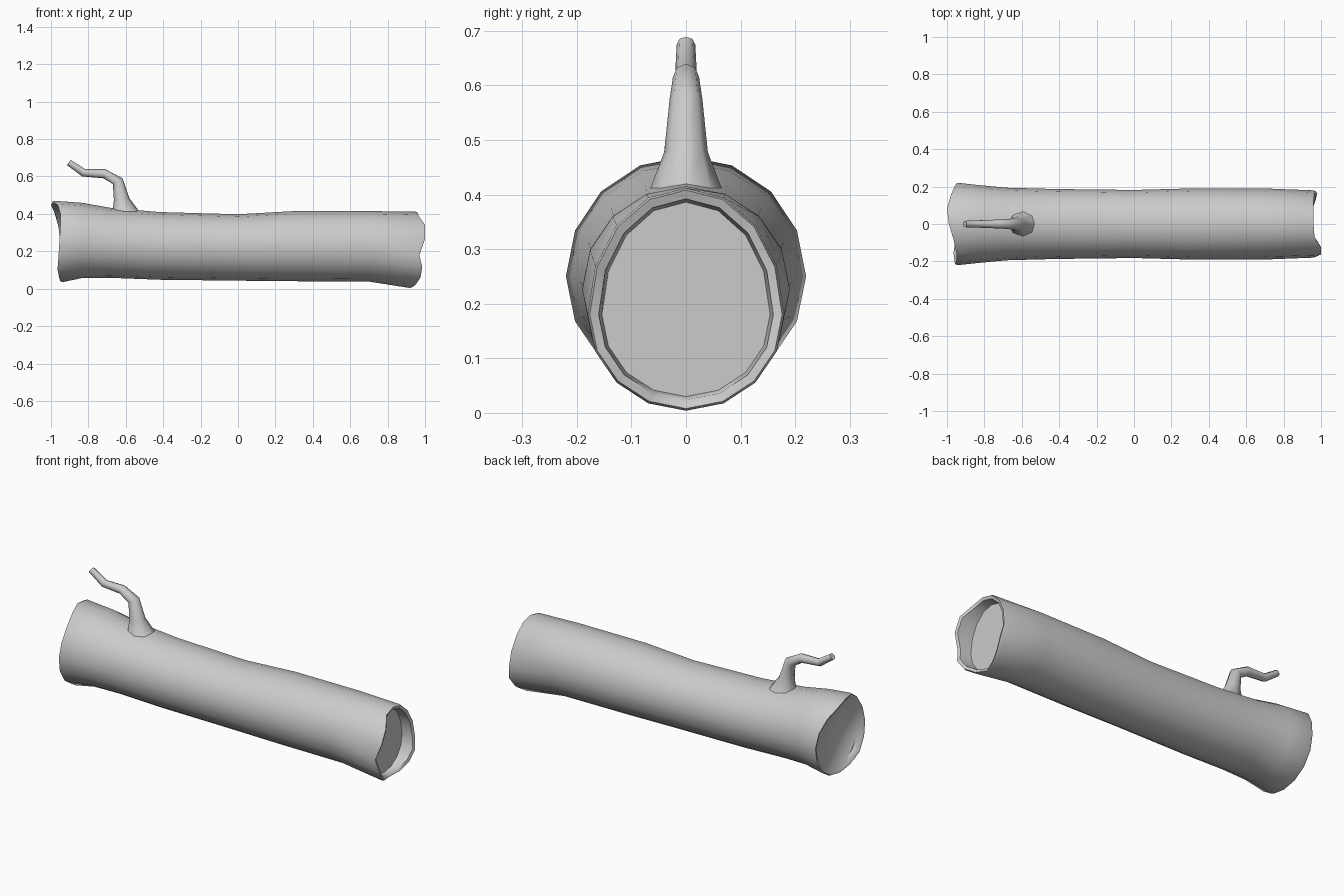
import bpy, bmesh, math
from mathutils import Vector

if "Cube" in bpy.data.objects:
    bpy.data.objects.remove(bpy.data.objects["Cube"])


def loft(name, rings, angle):
    """Skin a list of equal-sized vertex rings and close both ends."""
    bm = bmesh.new()
    loops = [[bm.verts.new(p) for p in ring] for ring in rings]
    n = len(loops[0])
    for a, b in zip(loops, loops[1:]):
        for i in range(n):
            j = (i + 1) % n
            bm.faces.new((a[i], a[j], b[j], b[i]))
    bm.faces.new(loops[0])
    bm.faces.new(loops[-1])
    bmesh.ops.recalc_face_normals(bm, faces=bm.faces)
    mesh = bpy.data.meshes.new(name)
    bm.to_mesh(mesh)
    bm.free()
    obj = bpy.data.objects.new(name, mesh)
    bpy.context.collection.objects.link(obj)
    bpy.ops.object.select_all(action='DESELECT')
    obj.select_set(True)
    bpy.context.view_layer.objects.active = obj
    bpy.ops.object.shade_smooth_by_angle(angle=math.radians(angle))
    return obj


SIDES = 16


def log_ring(xs, half_width, mid, bottom, top, wall=0.0):
    """Egg-shaped section; xs is one x or one per side for a ragged end."""
    pts = []
    for i in range(SIDES):
        a = math.tau * i / SIDES
        c, s = math.cos(a), math.sin(a)
        h = (top - mid if s > 0 else mid - bottom) - wall
        x = xs[i] if isinstance(xs, list) else xs
        pts.append((x, (half_width - wall) * c, mid + h * s))
    return pts


# Ragged break lines, counter-clockwise from +y
left_x = [-.95, -.96, -.98, -1.0, -.99, -.965, -.95, -.95,
          -.955, -.96, -.965, -.955, -.95, -.95, -.95, -.95]
right_x = [.97, .965, .96, .96, .96, .965, 1.0, 1.0,
           .97, .985, .975, .95, .93, .95, .97, .98]
left_end = (.22, .25, .035, .47)
right_end = (.18, .18, .004, .412)

# Log with thin rims and recessed end caps
loft("log", [
    log_ring(-.935, *left_end, wall=.03),
    log_ring([x + .006 for x in left_x], *left_end, wall=.02),
    log_ring(left_x, *left_end, wall=.004),
    log_ring([x + .012 for x in left_x], *left_end),
    log_ring(-.83, .208, .25, .058, .459),
    log_ring(-.68, .194, .24, .058, .432),
    log_ring(-.42, .187, .23, .048, .41),
    log_ring(0, .182, .225, .043, .398),
    log_ring(.30, .19, .228, .04, .415),
    log_ring(.70, .19, .226, .038, .415),
    log_ring([x - .012 for x in right_x], *right_end),
    log_ring(right_x, *right_end, wall=.004),
    log_ring([x - .006 for x in right_x], *right_end, wall=.02),
    log_ring(.905, *right_end, wall=.026),
], 60)

# Crooked branch: x, z, in-plane radius, y radius, section tilt in degrees
stations = [
    (-.59, .375, .105, .09, 0),
    (-.595, .415, .075, .064, -8),
    (-.622, .478, .042, .040, 8),
    (-.643, .575, .030, .030, 30),
    (-.715, .615, .025, .024, 78),
    (-.825, .620, .021, .020, 70),
    (-.905, .675, .017, .017, 55),
]
rings = []
for x, z, r, ry, tilt in stations:
    t = math.radians(tilt)
    across = Vector((math.cos(t), 0, math.sin(t)))
    rings.append([Vector((x, 0, z)) + across * r * math.cos(a) + Vector((0, ry * math.sin(a), 0))
                  for a in (math.tau * k / 8 for k in range(8))])
loft("branch", rings, 60)
